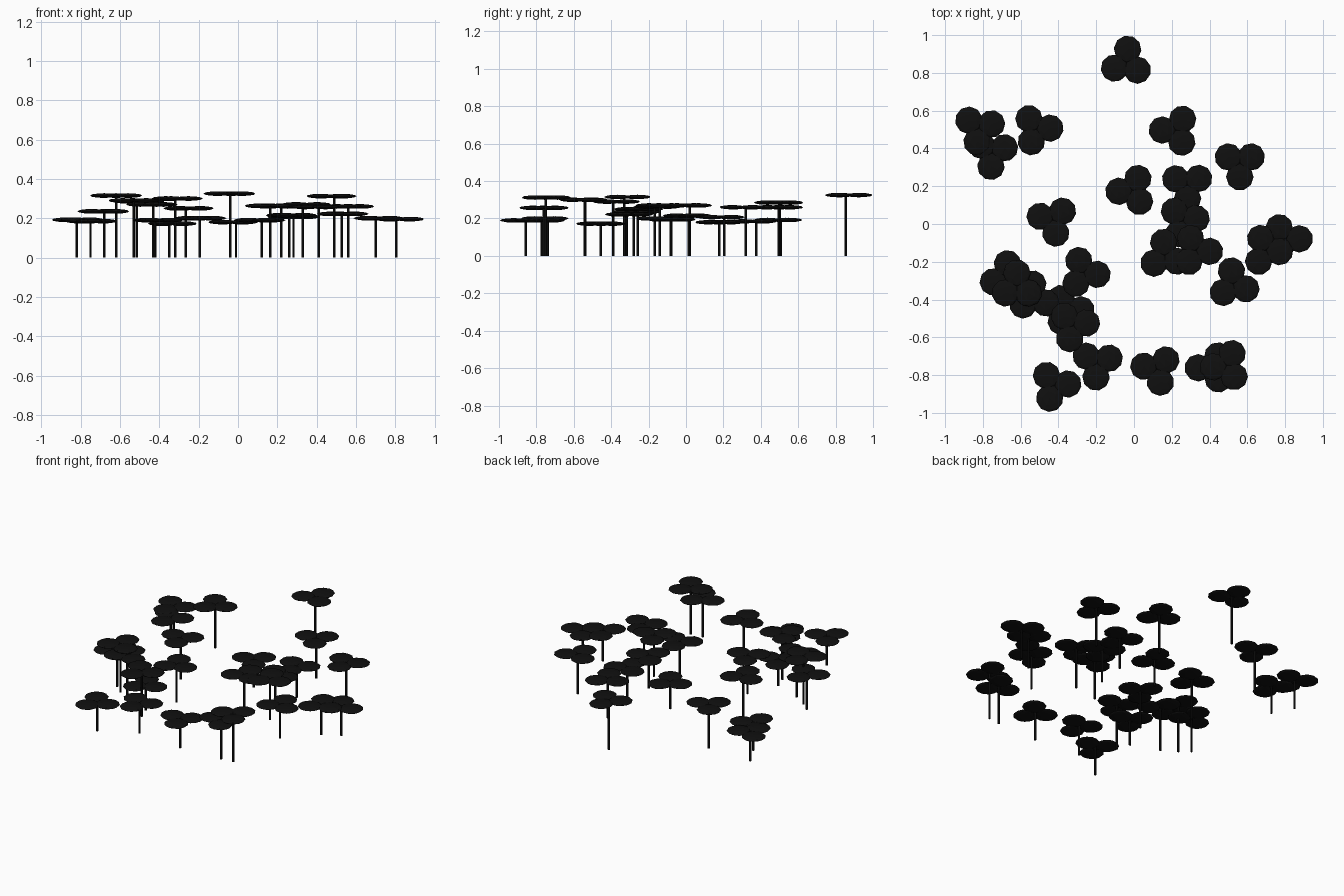
import bpy, bmesh
from math import radians, cos, sin
from mathutils import Matrix

if "Cube" in bpy.data.objects:
    bpy.data.objects.remove(bpy.data.objects["Cube"])

# Patch of three-leaf plants: (x, y, leaf height, rotation in degrees)
plants = [
    (-.04, .855, .325, 85), (-.82, .505, .192, 21), (-.75, .375, .185, 24),
    (-.515, .50, .285, 6), (.22, .495, .26, 58), (.56, .32, .26, 30),
    (-.01, .178, .18, 64), (.282, .205, .207, 31), (-.43, .02, .27, 43),
    (.26, .015, .215, 11), (.163, -.167, .263, 95), (.33, -.14, .27, -4),
    (.805, -.08, .195, 1), (.70, -.14, .20, -5), (.527, -.318, .222, 99),
    (-.265, -.258, .25, -7), (-.68, -.28, .235, 82), (-.62, -.33, .315, 90),
    (-.53, -.388, .29, 95), (-.35, -.455, .172, 0), (-.32, -.54, .30, 13),
    (-.195, -.74, .20, 25), (-.42, -.857, .19, 8), (.12, -.77, .19, 46),
    (.41, -.76, .257, 61), (.49, -.75, .312, 65),
]
LEAF_R, LEAF_H, LEAF_OFF, STEM_R = .073, .012, .07, .007

black = bpy.data.materials.new("dark_leaf")
black.diffuse_color = (.005, .005, .005, 1)
black.use_nodes = True
black.node_tree.nodes["Principled BSDF"].inputs["Base Color"].default_value = black.diffuse_color


def finish(bm, name):
    me = bpy.data.meshes.new(name)
    bm.to_mesh(me)
    bm.free()
    me.materials.append(black)
    ob = bpy.data.objects.new(name, me)
    bpy.context.collection.objects.link(ob)


for i, (x, y, z, rot) in enumerate(plants):
    # Thin stem standing on the ground
    bm = bmesh.new()
    bmesh.ops.create_cone(bm, cap_ends=True, segments=6, radius1=STEM_R, radius2=STEM_R,
                          depth=z, matrix=Matrix.Translation((x, y, z / 2)))
    finish(bm, f"stem_{i + 1}")

    # Three flattened faceted leaves around the stem top
    bm = bmesh.new()
    for k in range(3):
        a = radians(rot + 120 * k)
        m = (Matrix.Translation((x + LEAF_OFF * cos(a), y + LEAF_OFF * sin(a), z))
             @ Matrix.Rotation(a, 4, 'Z')
             @ Matrix.Diagonal((LEAF_R, LEAF_R, LEAF_H, 1)))
        bmesh.ops.create_icosphere(bm, subdivisions=2, radius=1, matrix=m)
    finish(bm, f"leaves_{i + 1}")
